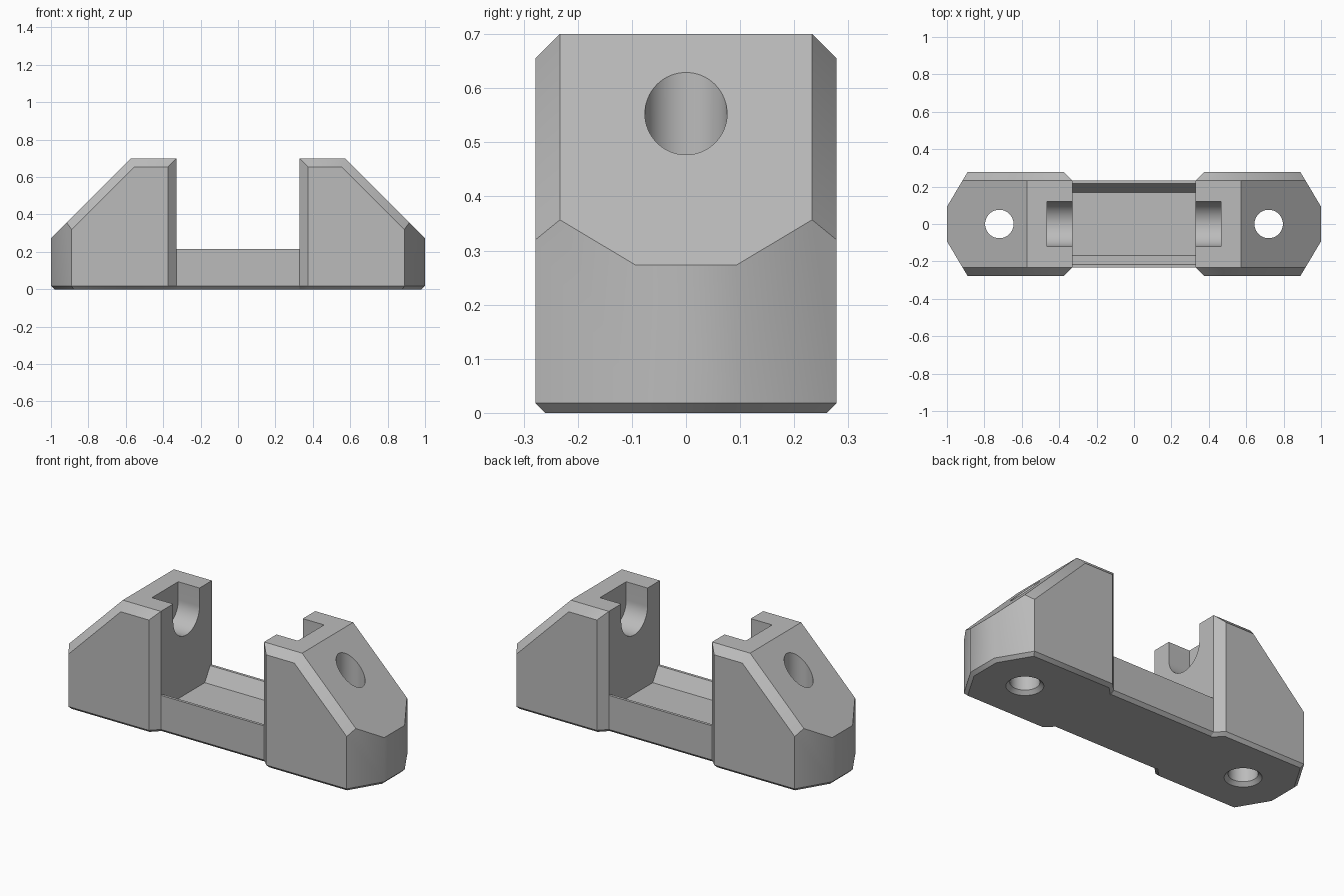
import bpy, bmesh, math
from mathutils import Vector

if "Cube" in bpy.data.objects:
    bpy.data.objects.remove(bpy.data.objects["Cube"], do_unlink=True)

grey = bpy.data.materials.new("plain_grey")
grey.use_nodes = True
COLOUR = (0.5, 0.5, 0.5, 1)
grey.diffuse_color = COLOUR
grey.node_tree.nodes["Principled BSDF"].inputs["Base Color"].default_value = COLOUR

INNER, HALF, RIM, TOP = 0.33, 0.278, 0.233, 0.70


def add_object(name, bm):
    bmesh.ops.recalc_face_normals(bm, faces=bm.faces)
    mesh = bpy.data.meshes.new(name)
    bm.to_mesh(mesh)
    bm.free()
    mesh.materials.append(grey)
    obj = bpy.data.objects.new(name, mesh)
    bpy.context.collection.objects.link(obj)
    return obj


def box(x0, x1, y0, y1, z0, z1):
    bm = bmesh.new()
    bmesh.ops.create_cube(bm, size=1)
    for v in bm.verts:
        v.co = (x1 if v.co.x > 0 else x0, y1 if v.co.y > 0 else y0,
                z1 if v.co.z > 0 else z0)
    return bm


def slice_off(bm, point, normal):
    """Remove everything beyond a plane and cap the cut."""
    geom = bm.verts[:] + bm.edges[:] + bm.faces[:]
    cut = bmesh.ops.bisect_plane(bm, geom=geom, plane_co=point, plane_no=normal,
                                 clear_outer=True, dist=1e-6)
    edges = [e for e in cut["geom_cut"] if isinstance(e, bmesh.types.BMEdge)]
    bmesh.ops.edgeloop_fill(bm, edges=edges)


def extrude_profile(name, points, x0, x1):
    """Extrude a (y, z) outline along x."""
    bm = bmesh.new()
    face = bm.faces.new([bm.verts.new((x0, y, z)) for y, z in points])
    new = bmesh.ops.extrude_face_region(bm, geom=[face])["geom"]
    moved = [v for v in new if isinstance(v, bmesh.types.BMVert)]
    bmesh.ops.translate(bm, verts=moved, vec=(x1 - x0, 0, 0))
    return add_object(name, bm)


def cone(name, x, r0, r1, z0, z1):
    bm = bmesh.new()
    bmesh.ops.create_cone(bm, cap_ends=True, segments=64, radius1=r0, radius2=r1,
                          depth=z1 - z0)
    bmesh.ops.translate(bm, verts=bm.verts, vec=(x, 0, (z0 + z1) / 2))
    return add_object(name, bm)


def smooth(obj):
    bpy.ops.object.select_all(action='DESELECT')
    obj.select_set(True)
    bpy.context.view_layer.objects.active = obj
    bpy.ops.object.shade_smooth_by_angle(angle=math.radians(35))


def end_block(name, s):
    bm = box(*sorted((s * INNER, s)), -HALF, HALF, 0, TOP)
    # sloping shoulder
    slice_off(bm, Vector((s, 0, 0.273)), Vector((s, 0, 1)))
    for side in (-1, 1):
        # corners: angled nose, inner upright, top edge, shoulder edge
        slice_off(bm, Vector((s, side * 0.093, 0)), Vector((s * 0.184, side * 0.11, 0)))
        slice_off(bm, Vector((s * INNER, side * RIM, 0)), Vector((-s, side, 0)))
        slice_off(bm, Vector((0, side * RIM, TOP)), Vector((0, side, 1)))
        slice_off(bm, Vector((s, side * RIM, 0.273)), Vector((s, side * math.sqrt(2), 1)))
    # chamfer around the underside
    for side in (-1, 1):
        for point, out in (((s, side * 0.093), (s * 0.184, side * 0.11)),
                           ((0, side * HALF), (0, side)),
                           ((s * INNER, side * RIM), (-s, side))):
            n = Vector((*out, 0)).normalized()
            slice_off(bm, Vector((*point, 0.018)), n - Vector((0, 0, 1)))
    slice_off(bm, Vector((s, 0, 0.018)), Vector((s, 0, -1)))
    block = add_object(name, bm)

    # round-bottomed slot, screw hole and its countersink
    r, zc, steps = 0.12, 0.595, 32
    arc = [(-r * math.cos(math.pi * i / steps), zc - r * math.sin(math.pi * i / steps))
           for i in range(steps + 1)]
    xs = sorted((s * (INNER - 0.1), s * 0.466))
    cutters = [extrude_profile("slot_cutter", arc + [(r, 1), (-r, 1)], *xs),
               cone("hole_cutter", s * 0.72, 0.076, 0.076, -0.1, 1),
               cone("countersink_cutter", s * 0.72, 0.106, 0.076, -0.01, 0.02)]
    for c in cutters:
        c.hide_render = True
        mod = block.modifiers.new(c.name, 'BOOLEAN')
        mod.operation, mod.solver, mod.object = 'DIFFERENCE', 'EXACT', c
    graph = bpy.context.evaluated_depsgraph_get()
    cut_mesh = bpy.data.meshes.new_from_object(block.evaluated_get(graph))
    block.modifiers.clear()
    block.data = cut_mesh
    for c in cutters:
        bpy.data.objects.remove(c, do_unlink=True)
    smooth(block)


end_block("left_end_block", 1)
end_block("right_end_block", -1)

# channel-shaped bridge between the blocks
half = [(0.215, 0), (RIM, 0.018), (RIM, 0.215), (0.217, 0.215), (0.168, 0.135)]
extrude_profile("bridge", half + [(-y, z) for y, z in reversed(half)], -INNER, INNER)
